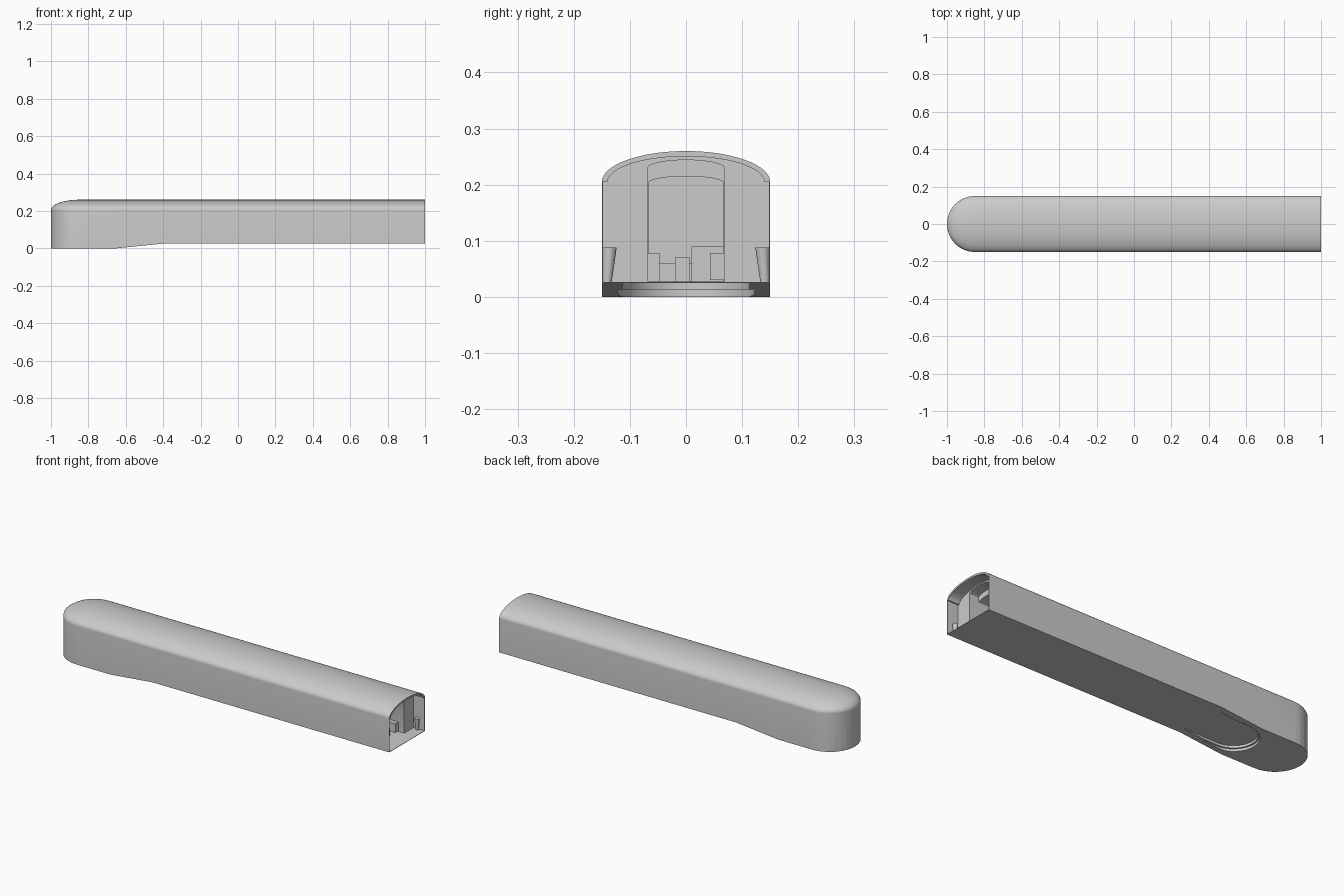
import bpy, bmesh, math

if "Cube" in bpy.data.objects:
    bpy.data.objects.remove(bpy.data.objects["Cube"])

DOME_Z, HALF = 0.205, 0.15


def obj_from(name, verts, faces):
    me = bpy.data.meshes.new(name)
    me.from_pydata(verts, [], faces)
    bm = bmesh.new()
    bm.from_mesh(me)
    bmesh.ops.remove_doubles(bm, verts=bm.verts, dist=1e-5)
    bmesh.ops.recalc_face_normals(bm, faces=bm.faces)
    bm.to_mesh(me)
    bm.free()
    ob = bpy.data.objects.new(name, me)
    bpy.context.collection.objects.link(ob)
    return ob


def loft(name, loops):
    n = len(loops[0])
    verts = [p for lp in loops for p in lp]
    faces = [(i * n + j, i * n + (j + 1) % n, (i + 1) * n + (j + 1) % n, (i + 1) * n + j)
             for i in range(len(loops) - 1) for j in range(n)]
    faces += [tuple(range(n)), tuple(range((len(loops) - 1) * n, len(loops) * n))]
    return obj_from(name, verts, faces)


def arch(x, w, z0, z1, ry, rz, n=40):
    """Cross-section: flat bottom, straight sides, elliptical top."""
    pts = [(x, -w, z0), (x, w, z0), (x, w, z1)]
    pts += [(x, ry * math.cos(math.pi * i / n), z1 + rz * math.sin(math.pi * i / n))
            for i in range(n + 1)]
    return pts + [(x, -w, z1)]


def box(name, x0, x1, y0, y1, z0, z1):
    return loft(name, [[(x, y0, z0), (x, y1, z0), (x, y1, z1), (x, y0, z1)] for x in (x0, x1)])


def cut(target, cutter):
    m = target.modifiers.new("cut", 'BOOLEAN')
    m.operation, m.solver, m.object = 'DIFFERENCE', 'EXACT', cutter
    bpy.context.view_layer.objects.active = target
    bpy.ops.object.modifier_apply(modifier=m.name)
    bpy.data.objects.remove(cutter)


# Solid outer body: rounded nose, domed top, stepped underside
stations = [(-0.85 - 0.15 * math.cos(t), HALF * math.sin(t))
            for t in [max(0.02, math.pi / 2 * i / 8) for i in range(9)]]
stations += [(-0.65, HALF), (-0.4, HALF), (1.0, HALF)]
loops = []
for x, w in stations:
    bottom = 0.025 * min(1, max(0, (x + 0.65) / 0.25))
    n = 40
    lp = [(x, -w, bottom), (x, w, bottom)]
    lp += [(x, w * math.cos(math.pi * i / n), DOME_Z + 0.055 * w / HALF * math.sin(math.pi * i / n))
           for i in range(n + 1)]
    loops.append(lp)
body = loft("body_shell", loops)

# Open tail: thin walls and floor, thicker domed lid
cut(body, loft("tail_cutter", [arch(x, 0.148, 0.027, 0.2045, 0.14, 0.046) for x in (0.935, 1.1)]))
cut(body, loft("slot_cutter", [arch(x, 0.068, 0.0272, 0.23, 0.068, 0.014, 16) for x in (0.88, 1.0)]))
cut(body, loft("channel_cutter", [arch(x, 0.067, 0.0274, 0.203, 0.067, 0.012, 16) for x in (0.55, 0.95)]))


# Round-ended pocket under the head, with a ledge
def pocket(r, top):
    n = 24
    outline = [(-0.6 - r * math.sin(math.pi * i / n), r * math.cos(math.pi * i / n))
               for i in range(n + 1)] + [(-0.39, -r), (-0.39, r)]
    return loft("pocket_cutter", [[(x, y, z) for x, y in outline] for z in (-0.1, top)])


cut(body, pocket(0.122, 0.013))
cut(body, pocket(0.113, 0.0252))

# Smooth dome, faceted nose wall
bpy.ops.object.select_all(action='DESELECT')
body.select_set(True)
bpy.context.view_layer.objects.active = body
bpy.ops.object.shade_smooth_by_angle(angle=math.radians(30))
bm = bmesh.new()
bm.from_mesh(body.data)
for e in bm.edges:
    a, b = e.verts
    if abs(a.co.x - b.co.x) + abs(a.co.y - b.co.y) < 1e-4 and a.co.x < -0.8:
        e.smooth = False
    if abs(a.co.z - DOME_Z) < 1e-4 and abs(b.co.z - DOME_Z) < 1e-4:
        e.smooth = True
bm.to_mesh(body.data)
bm.free()

# Tapered pegs beside the tail walls
for side, label in ((-1, "left"), (1, "right")):
    n = 16
    loft("peg_" + label, [[(0.962 + r * math.cos(2 * math.pi * i / n),
                            side * 0.1365 + side * (0.012 - r) + r * math.sin(2 * math.pi * i / n), z)
                           for i in range(n)] for r, z in ((0.008, 0.026), (0.0125, 0.088))])

# Fittings on the channel floor
box("channel_post", 0.87, 0.895, -0.02, 0.006, 0.026, 0.07)
box("channel_left_block", 0.84, 0.9, -0.068, -0.047, 0.026, 0.078)
box("channel_right_block", 0.84, 0.9, 0.043, 0.068, 0.03, 0.078)
box("channel_right_plate", 0.82, 0.845, 0.01, 0.068, 0.026, 0.09)
box("channel_stop", 0.8, 0.815, -0.047, 0.012, 0.026, 0.06)
